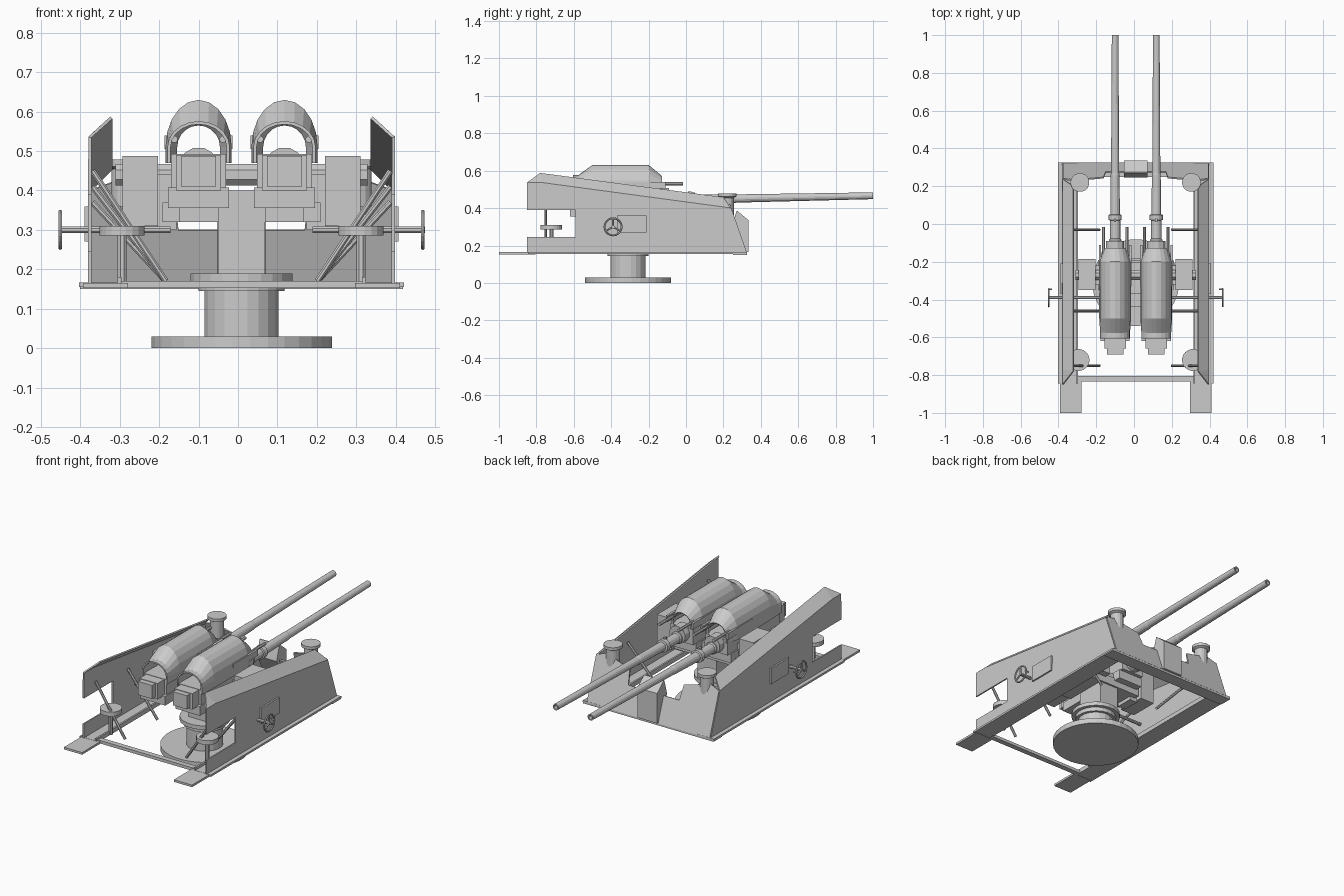
import bpy, bmesh, math
from mathutils import Vector

if "Cube" in bpy.data.objects:
    bpy.data.objects.remove(bpy.data.objects["Cube"])

C = 0.009  # symmetry plane of the mount


def mesh(name, verts, faces, thick=0.0):
    me = bpy.data.meshes.new(name)
    me.from_pydata(verts, [], faces)
    bm = bmesh.new()
    bm.from_mesh(me)
    bmesh.ops.recalc_face_normals(bm, faces=bm.faces)
    bm.to_mesh(me)
    bm.free()
    ob = bpy.data.objects.new(name, me)
    bpy.context.collection.objects.link(ob)
    if thick:
        m = ob.modifiers.new("thickness", 'SOLIDIFY')
        m.thickness = thick
        m.offset = 0
    return ob


def box(name, x0, x1, y0, y1, z0, z1):
    v = [(x, y, z) for x in (x0, x1) for y in (y0, y1) for z in (z0, z1)]
    return mesh(name, v, [(0, 1, 3, 2), (4, 6, 7, 5), (0, 4, 5, 1),
                          (2, 3, 7, 6), (0, 2, 6, 4), (1, 5, 7, 3)])


def lathe(name, a, b, prof, n=16):
    """Turned part along a-b; prof holds (distance 0..1, radius)."""
    a, b = Vector(a), Vector(b)
    q = (b - a).to_track_quat('Z', 'Y')
    v, f = [], []
    for t, r in prof:
        for i in range(n):
            w = 2 * math.pi * (i + 0.5) / n
            v.append(a.lerp(b, t) + q @ Vector((r * math.cos(w), r * math.sin(w), 0)))
    for k in range(len(prof) - 1):
        for i in range(n):
            j = (i + 1) % n
            f.append((k * n + i, k * n + j, k * n + n + j, k * n + n + i))
    f += [tuple(range(n)), tuple(range(len(v) - n, len(v)))]
    return mesh(name, v, f)


def rod(name, a, b, r, n=10):
    return lathe(name, a, b, [(0, r), (1, r)], n)


# Pedestal
rod("base_disc", (C, -.31, 0), (C, -.31, .03), .23, 32)
rod("pedestal_column", (C, -.31, .03), (C, -.31, .15), .095, 20)
rod("turntable_lower", (C, -.31, .145), (C, -.31, .17), .11, 24)
rod("turntable_upper", (C, -.31, .168), (C, -.31, .19), .13, 24)
box("mount_post", C - .06, C + .06, -.37, -.2, .19, .4)
box("mount_bridge", C - .2, C + .2, -.35, -.19, .32, .37)
rod("trunnion_axle", (C - .32, -.27, .44), (C + .32, -.27, .44), .03, 8)

# Frame cross members
box("front_crossbar", C - .41, C + .41, .25, .325, .15, .162)
box("rear_crossbar", C - .31, C + .31, -.835, -.805, .153, .17)

# Central front shield, bent at the top
w = .062
prof = [(.335, .165), (.335, .335), (.275, .385)]
prof2 = [(.27, .385), (.245, .3), (.315, .165)]
p = prof + prof2
mesh("centre_shield", [(C + s * w, y, z) for s in (-1, 1) for y, z in p],
     [tuple(range(6)), tuple(range(6, 12))] +
     [(i, (i + 1) % 6, 6 + (i + 1) % 6, 6 + i) for i in range(6)])

for s, side in ((-1, "left"), (1, "right")):
    def X(x):
        return C + s * x

    # Floor rails and rear platforms
    box(side + "_floor_rail", X(.305), X(.412), -.845, .325, .155, .166)
    box(side + "_rail_web", X(.305), X(.315), -.845, .3, .166, .18)
    box(side + "_rear_platform", X(.288), X(.402), -1, -.83, .153, .165)

    # Side armour with rear notch and inward-leaning top strip
    lower = [(-.85, .16), (.322, .16), (.238, .4), (-.77, .535), (-.85, .535),
             (-.85, .39), (-.59, .39), (-.59, .245), (-.85, .245)]
    v = [(X(.385), y, z) for y, z in lower]
    v += [(X(.33), .2, .455), (X(.33), -.78, .585)]
    mesh(side + "_side_armour", v, [tuple(range(9)), (2, 9, 10, 3), (3, 10, 4)], .008)
    box(side + "_side_panel", X(.383), X(.398), -.37, -.21, .27, .36)

    # Sloped front plate with barrel notch
    fp = [(.385, .16), (.055, .16), (.055, .3), (.16, .3), (.17, .38), (.33, .42), (.385, .4)]
    mesh(side + "_front_plate", [(X(x), .322 - (z - .16) * .35, z) for x, z in fp],
         [tuple(range(7))], .008)

    # Front capped vents
    lathe(side + "_vent", (X(.295), .22, .36), (X(.295), .22, .478),
          [(0, .036), (.8, .036), (.86, .05), (1, .05)], 16)

    # Seat
    rod(side + "_seat_post", (X(.303), -.72, .16), (X(.303), -.72, .29), .012, 8)
    rod(side + "_seat", (X(.303), -.72, .286), (X(.303), -.72, .31), .058, 20)

    # Diagonal braces
    for y, z in ((-.75, .45), (-.46, .41), (-.03, .37)):
        rod(side + "_brace", (X(.378), y, z), (X(.192), y, .17), .008, 8)

    # Handwheel with shaft, spokes and grip
    hy, hz = -.39, .3
    rod(side + "_wheel_shaft", (X(.18), hy, hz), (X(.465), hy, hz), .009, 8)
    bpy.ops.mesh.primitive_torus_add(major_radius=.046, minor_radius=.005, major_segments=20,
                                     minor_segments=6, location=(X(.46), hy, hz),
                                     rotation=(0, math.pi / 2, 0))
    bpy.context.object.name = side + "_handwheel"
    for k in range(3):
        t = math.pi / 2 + k * 2 * math.pi / 3
        rod(side + "_spoke", (X(.46), hy, hz),
            (X(.46), hy + .045 * math.cos(t), hz + .045 * math.sin(t)), .005, 6)
    rod(side + "_wheel_grip", (X(.442), hy + .044, hz), (X(.465), hy + .044, hz), .005, 6)

    # Trunnion box
    box(side + "_trunnion_box", X(.212), X(.302), -.35, -.185, .31, .488)
    box(side + "_trunnion_arm", X(.165), X(.215), -.32, -.22, .3, .44)

    # Gun
    g = X(.109)
    box(side + "_receiver", g - .07, g + .07, -.6, -.13, .405, .492)
    box(side + "_cradle", g - .077, g + .077, -.62, -.15, .355, .407)
    box(side + "_cradle_base", g - .05, g + .05, -.45, -.2, .32, .357)
    box(side + "_breech", g - .057, g + .057, -.66, -.6, .4, .49)
    box(side + "_breech_end", g - .044, g + .044, -.69, -.65, .41, .487)

    # Arched open-ended hood
    n, v, f = 10, [], []
    stations = [(-.575, .075, .572), (-.5, .08, .626), (-.2, .08, .626), (-.13, .058, .568)]
    for y, hw, top in stations:
        v.append((g - hw, y, .47))
        for i in range(n + 1):
            t = math.pi * (1 - i / n)
            v.append((g + hw * math.cos(t), y, .51 + (top - .51) * math.sin(t)))
        v.append((g + hw, y, .47))
    m = n + 3
    for k in range(len(stations) - 1):
        f += [(k * m + i, k * m + i + 1, k * m + m + i + 1, k * m + m + i) for i in range(m - 1)]
    mesh(side + "_gun_hood", v, f, .008)
    v2 = [(x, y, z) for y in (-.605, -.57) for x, _, z in v[:m]]
    mesh(side + "_hood_rim", v2, [(i, i + 1, m + i + 1, m + i) for i in range(m - 1)], .008)

    for d in (-1, 1):
        rod(side + "_recoil_rod", (g + d * .062, -.33, .53), (g + d * .062, -.015, .53), .009, 8)
        box(side + "_hood_rail", g + d * .074, g + d * .086, -.33, -.11, .505, .54)

    # Barrel: sleeve, collar, long taper, hollow muzzle
    lathe(side + "_barrel", (g, -.14, .443), (g, 1, .466),
          [(0, .034), (.05, .034), (.055, .028), (.14, .028), (.142, .036), (.165, .036),
           (.167, .026), (.35, .024), (.36, .022), (1, .018), (1, .011), (.97, .011)], 14)
    rod(side + "_barrel_housing", (g, -.15, .46), (g, -.09, .46), .05, 12)
    box(side + "_front_sight", g - .006, g + .006, .01, .03, .46, .49)
